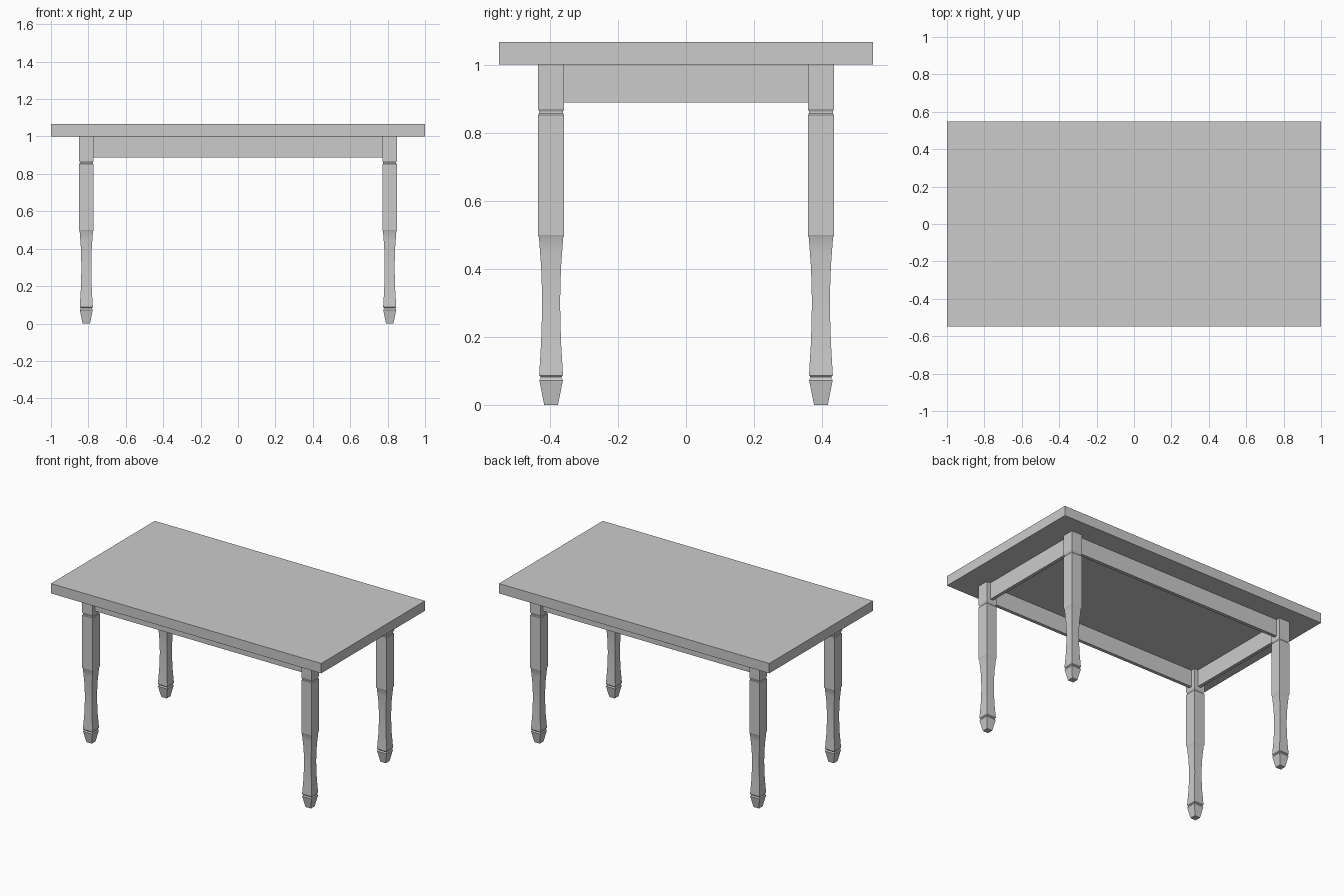
import bpy
import bmesh

cube = bpy.data.objects.get("Cube")
if cube:
    bpy.data.objects.remove(cube, do_unlink=True)

# One plain grey for the whole table
grey = bpy.data.materials.new("plain_grey")
grey.use_nodes = True
colour = (0.6, 0.6, 0.6, 1)
grey.diffuse_color = colour
grey.node_tree.nodes["Principled BSDF"].inputs["Base Color"].default_value = colour

LEG_X, LEG_Y, HALF = 0.811, 0.396, 0.0385
TOP_Z, APRON_Z, APRON_THICK = 1.0, 0.888, 0.022


def add_object(name, bm):
    bmesh.ops.recalc_face_normals(bm, faces=bm.faces)
    mesh = bpy.data.meshes.new(name)
    bm.to_mesh(mesh)
    bm.free()
    mesh.materials.append(grey)
    obj = bpy.data.objects.new(name, mesh)
    bpy.context.collection.objects.link(obj)
    return obj


def box(name, centre, size):
    bm = bmesh.new()
    bmesh.ops.create_cube(bm, size=1)
    bmesh.ops.scale(bm, vec=size, verts=bm.verts)
    bmesh.ops.translate(bm, vec=centre, verts=bm.verts)
    return add_object(name, bm)


def square_leg(name, x, y, profile):
    """Stack square rings of (height, half width) into a leg."""
    bm = bmesh.new()
    rings = []
    for z, h in profile:
        corners = ((-h, -h), (h, -h), (h, h), (-h, h))
        rings.append([bm.verts.new((x + a, y + b, z)) for a, b in corners])
    for low, high in zip(rings, rings[1:]):
        for i in range(4):
            j = (i + 1) % 4
            bm.faces.new((low[i], low[j], high[j], high[i]))
    bm.faces.new(rings[0])
    bm.faces.new(rings[-1])
    obj = add_object(name, bm)
    bpy.ops.object.select_all(action="DESELECT")
    obj.select_set(True)
    bpy.context.view_layer.objects.active = obj
    bpy.ops.object.shade_smooth_by_angle(angle=0.4)
    return obj


# Tabletop
box("tabletop", (0, 0, 1.033), (2, 1.097, 0.066))

# Legs: tapered foot, groove, waisted shaft, square block, groove, top post
profile = [
    (0, 0.02), (0.073, 0.0345), (0.079, 0.031), (0.083, 0.031), (0.088, 0.035),
    (0.13, 0.0325), (0.18, 0.0295), (0.24, 0.0275), (0.3, 0.0265),
    (0.36, 0.0275), (0.41, 0.0295), (0.45, 0.0325), (0.492, 0.0355),
    (0.499, HALF), (0.852, HALF), (0.857, 0.035), (0.862, 0.035),
    (0.869, HALF), (TOP_Z, HALF),
]
for side, sx in (("left", 1), ("right", -1)):
    for end, sy in (("front", -1), ("back", 1)):
        square_leg(f"{end}_{side}_leg", sx * LEG_X, sy * LEG_Y, profile)

# Apron rails centred on the posts
mid_z, height = (TOP_Z + APRON_Z) / 2, TOP_Z - APRON_Z
for name, s in (("front", -1), ("back", 1)):
    box(f"{name}_apron", (0, s * LEG_Y, mid_z),
        (2 * (LEG_X - HALF), APRON_THICK, height))
for name, s in (("right", -1), ("left", 1)):
    box(f"{name}_apron", (s * LEG_X, 0, mid_z),
        (APRON_THICK, 2 * (LEG_Y - HALF), height))
